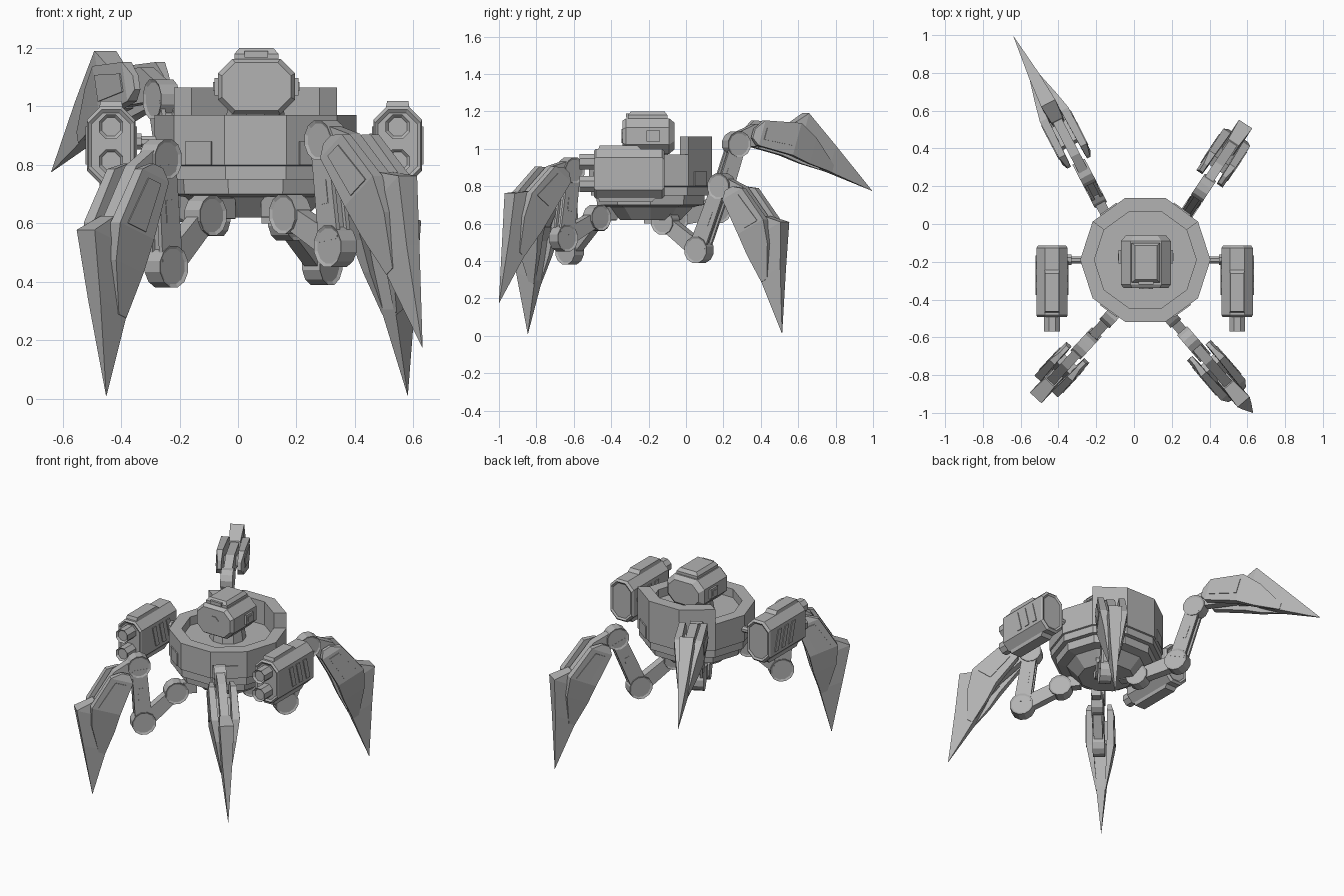
import bpy, bmesh, math
from mathutils import Matrix, Vector

cube = bpy.data.objects.get("Cube")
if cube:
    bpy.data.objects.remove(cube)

grey = bpy.data.materials.new("plain grey")
grey.use_nodes = True
grey.diffuse_color = (0.45, 0.45, 0.45, 1)
grey.node_tree.nodes["Principled BSDF"].inputs["Base Color"].default_value = (0.45, 0.45, 0.45, 1)


def loft(name, rings, frame=Matrix(), inset=0, depth=0):
    """Skin matching rings of points, cap the ends, optionally inset the caps."""
    bm = bmesh.new()
    rows = [[bm.verts.new(frame @ Vector(p)) for p in r] for r in rings]
    for a, b in zip(rows, rows[1:]):
        for i in range(len(a)):
            j = (i + 1) % len(a)
            bm.faces.new((a[i], a[j], b[j], b[i]))
    caps = [bm.faces.new(rows[0][::-1]), bm.faces.new(rows[-1])]
    bmesh.ops.remove_doubles(bm, verts=bm.verts, dist=0.0001)
    bmesh.ops.recalc_face_normals(bm, faces=bm.faces)
    if inset:
        caps = [f for f in caps if f.is_valid]
        bmesh.ops.inset_individual(bm, faces=caps, thickness=inset, depth=depth)
    me = bpy.data.meshes.new(name)
    bm.to_mesh(me)
    bm.free()
    me.materials.append(grey)
    ob = bpy.data.objects.new(name, me)
    bpy.context.collection.objects.link(ob)
    return ob


def box(name, lo, hi, frame=Matrix()):
    (x, y, z), (X, Y, Z) = lo, hi
    return loft(name, [[(x, y, h), (X, y, h), (X, Y, h), (x, Y, h)] for h in (z, Z)], frame)


def ngon(n, r, z, turn=0):
    return [(r * math.cos(turn + math.tau * i / n), r * math.sin(turn + math.tau * i / n), z) for i in range(n)]


def octagon(w, h, c, y):
    """Corner-cut rectangle in the xz plane."""
    return [(x, y, z) for x, z in ((-w, -h + c), (-w + c, -h), (w - c, -h), (w, -h + c),
                                   (w, h - c), (w - c, h), (-w + c, h), (-w, h - c))]


def rod(name, r, a, b, frame, n=12, inset=0.0, depth=0.0):
    """Cylinder along local y."""
    turned = frame @ Matrix.Rotation(-math.pi / 2, 4, "X")
    return loft(name, [ngon(n, r, a, math.pi / n), ngon(n, r, b, math.pi / n)], turned, inset, depth)


# Ten-sided hull
CX, CY = 0.06, -0.19
hull = Matrix.Translation((CX, CY, 0))
loft("hull", [ngon(10, r, z) for r, z in ((0.17, 0.62), (0.24, 0.69), (0.3, 0.7), (0.305, 0.75), (0.335, 0.75),
     (0.335, 0.797), (0.345, 0.8), (0.345, 0.97), (0.27, 0.97), (0.27, 0.915))], hull)
outer, inner = ngon(10, 0.345, 0), ngon(10, 0.27, 0)
wall = [[(p[0], p[1], z) for p, z in ((outer[i], 0.9), (outer[i], 1.065), (inner[i], 1.065), (inner[i], 0.9))]
        for i in range(1, 5)]
loft("rear_wall", wall, hull)
for k in (54, 126, 234, 306):
    box("hull_plate", (0.32, -0.055, 0.8), (0.335, 0.055, 0.88), hull @ Matrix.Rotation(math.radians(k), 4, "Z"))

# Turret head
head = Matrix.Translation((0.063, -0.2, 1.068))
loft("turret_pedestal", [ngon(10, 0.11, 0.9), ngon(10, 0.095, 1.0)], hull)
loft("turret_head", [octagon(w, h, c, y) for w, h, c, y in
     ((0.118, 0.082, 0.045, -0.14), (0.132, 0.095, 0.05, -0.12),
      (0.132, 0.095, 0.05, 0.11), (0.108, 0.072, 0.045, 0.138))], head)
rod("turret_lens", 0.04, -0.144, -0.13, head, 8)
loft("turret_cap", [[(-w, y, z), (w, y, z), (w, Y, z), (-w, Y, z)] for w, y, Y, z in
     ((0.075, -0.11, 0.1, 0.09), (0.075, -0.11, 0.1, 0.112), (0.058, -0.095, 0.085, 0.132))], head)
box("turret_sight", (-0.04, -0.12, 0.1), (0.04, -0.105, 0.122), head)
for s in (-1, 1):
    ear = head @ Matrix.Diagonal((s, 1, 1, 1))
    box("turret_ear", (0.12, -0.01, -0.03), (0.144, 0.062, 0.03), ear)
    box("turret_ear_window", (0.14, 0.008, -0.015), (0.148, 0.045, 0.015), ear)

# Twin-barrel pods on side arms
for s in (-1, 1):
    pod = Matrix.Translation((0.056 + s * 0.49, -0.302, 0.867)) @ Matrix.Diagonal((s, 1, 1, 1))
    loft("pod_body", [octagon(w, h, 0.045, y) for w, h, y in
         ((0.078, 0.122, -0.19), (0.083, 0.132, -0.18), (0.083, 0.132, 0.175), (0.075, 0.12, 0.187))],
         pod, 0.012, -0.008)
    for t, length in ((1, 0.04), (-1, 0.12)):
        loft("pod_ridge", [[(-w, y, z), (w, y, z), (w, Y, z), (-w, Y, z)] for w, y, Y, z in
             ((0.042, -0.17, length + 0.03, t * 0.12), (0.036, -0.16, length, t * 0.152))], pod)
    for z in (0.063, -0.055):
        rod("pod_barrel", 0.045, -0.268, -0.18, pod @ Matrix.Translation((0, 0, z)), 8, 0.011, -0.012)
    for i in range(3):
        y = -0.04 + 0.07 * i
        for x in (-0.084, 0.084):
            loft("pod_vent", [[(x + e, y - 0.035, 0.065), (x + e, y, 0.065), (x + e, y + 0.035, -0.065),
                               (x + e, y, -0.065)] for e in (-0.004, 0.004)], pod)
    arm = hull @ Matrix.Translation((0, 0, 0.88)) @ Matrix.Rotation(-s * math.pi / 2, 4, "Z")
    rod("pod_arm", 0.02, 0.3, 0.43, arm, 8)
    rod("pod_arm_collar", 0.03, 0.39, 0.415, arm, 8)


def aim(frame, p, q):
    """Frame at p with local x toward q, in the leg plane."""
    a = math.atan2(q[1] - p[1], q[0] - p[0])
    return frame @ Matrix.Translation((p[0], 0, p[1])) @ Matrix.Rotation(-a, 4, "Y")


def link(name, length, y, hw, h0, h1, frame):
    return loft(name, [[(x, y - hw, -h), (x, y + hw, -h), (x, y + hw, h), (x, y - hw, h)]
                       for x, h in ((0.02, h0), (length - 0.02, h1))], frame)


def slab(name, sections, frame):
    """Loft of rectangles: (u, low v, high v, left, right)."""
    return loft(name, [[(u, a, lo), (u, b, lo), (u, b, hi), (u, a, hi)] for u, lo, hi, a, b in sections], frame)


def leg(hip, direction, knee, ankle, tip):
    """Joints are (reach, height) pairs in the leg's vertical plane."""
    base = Matrix.Translation((hip[0], hip[1], 0)) @ Matrix.Rotation(math.atan2(direction[1], direction[0]), 4, "Z")
    start = (0, hip[2])
    box("hip_mount", (-0.12, -0.028, hip[2] - 0.01), (-0.02, 0.028, hip[2] + 0.06), base)
    for name, p, r in (("hip_joint", start, 0.07), ("knee_joint", knee, 0.073), ("ankle_joint", ankle, 0.07)):
        rod(name, r, -0.036, 0.036, aim(base, p, (p[0] + 1, p[1])), 12, 0.012, -0.006)
    link("thigh", math.dist(start, knee), 0, 0.027, 0.04, 0.046, aim(base, start, knee))
    # Shin: core between two side rails
    shin = aim(base, knee, ankle)
    n = math.dist(knee, ankle)
    link("shin_core", n, 0, 0.018, 0.036, 0.032, shin)
    for s in (-1, 1):
        link("shin_rail", n, s * 0.023, 0.008, 0.05, 0.044, shin)
        box("shin_block", (n * 0.4, s * 0.023 - 0.01, -0.02), (n * 0.62, s * 0.023 + 0.01, 0.02), shin)
    # Claw: arm, long blade and two flanking armour plates
    claw = aim(base, ankle, tip)
    end = math.dist(ankle, tip)
    slab("claw_arm", [(-0.03, -0.02, 0.05, -0.026, 0.026), (0.07, 0.01, 0.135, -0.026, 0.026),
                      (0.34, 0.07, 0.2, -0.026, 0.026)], claw)
    slab("claw_blade", [(0.27, 0.05, 0.19, -0.033, 0.033), (0.35, 0.06, 0.28, -0.042, 0.042),
                        (0.56, 0.02, 0.164, -0.029, 0.029), (end, 0, 0.001, 0, 0.001)], claw)
    for s in (-1, 1):
        slab("claw_armour", [(0.05, 0.05, 0.1, s * 0.048, s * 0.07), (0.09, 0.02, 0.16, s * 0.046, s * 0.083),
                             (0.3, 0.03, 0.21, s * 0.04, s * 0.085), (0.42, 0.02, 0.165, s * 0.034, s * 0.062),
                             (0.58, 0.02, 0.06, s * 0.02, s * 0.03)], claw)
        slab("claw_panel", [(0.11, 0.06, 0.125, s * 0.08, s * 0.088),
                            (0.29, 0.08, 0.175, s * 0.081, s * 0.089)], claw)
        box("claw_rib", (0.15, s * 0.02, 0.06), (0.3, s * 0.05, 0.12), claw)


leg((-0.111, -0.478, 0.627), (-0.68, -0.735), (0.197, 0.452), (0.226, 0.82), (0.5, 0.01))
leg((0.178, -0.476, 0.632), (0.653, -0.757), (0.237, 0.522), (0.185, 0.885), (0.692, 0.175))
leg((0.17, -0.11, 0.61), (0.55, 0.835), (0.215, 0.46), (0.36, 0.8), (0.746, 0.012))
leg((-0.089, -0.065, 0.625), (-0.46, 0.888), (0.257, 0.675), (0.377, 1.025), (1.194, 0.775))
